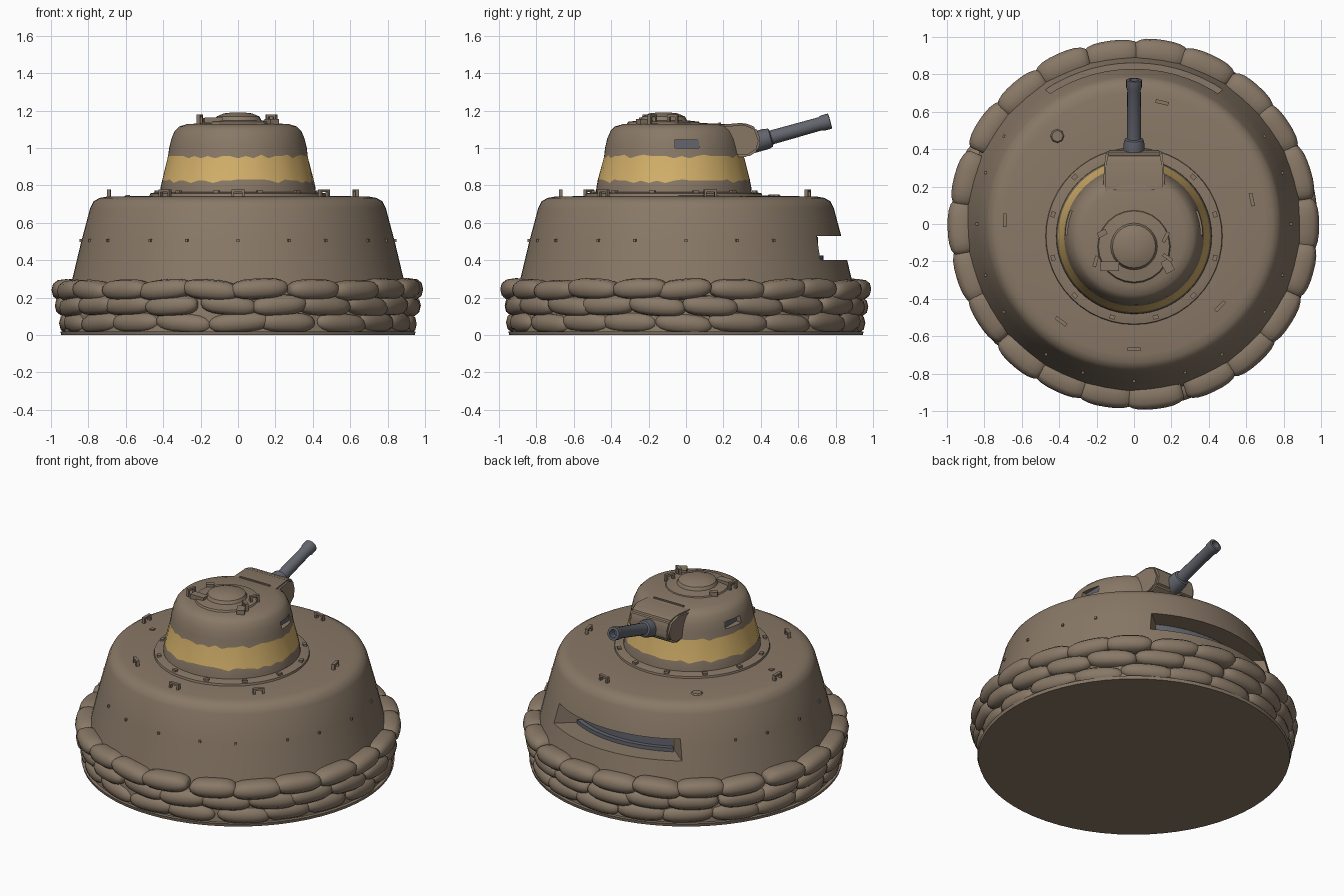
import bpy, bmesh, math, random
from mathutils import Vector, Matrix

if "Cube" in bpy.data.objects:
    bpy.data.objects.remove(bpy.data.objects["Cube"])

random.seed(4)
TY = -0.065  # turret centre in y


def mat(name, col):
    m = bpy.data.materials.new(name)
    m.diffuse_color = (*col, 1)
    m.use_nodes = True
    m.node_tree.nodes["Principled BSDF"].inputs["Base Color"].default_value = m.diffuse_color
    return m


BROWN = mat("earth_brown", (0.25, 0.19, 0.135))
YELLOW = mat("sand_yellow", (0.66, 0.44, 0.145))
GREY = mat("gun_grey", (0.125, 0.13, 0.155))


def finish(name, bm, *mats, smooth=35):
    bmesh.ops.recalc_face_normals(bm, faces=bm.faces)
    me = bpy.data.meshes.new(name)
    bm.to_mesh(me)
    bm.free()
    ob = bpy.data.objects.new(name, me)
    bpy.context.collection.objects.link(ob)
    for m in mats:
        me.materials.append(m)
    if smooth:
        smooth_it(ob, smooth)
    return ob


def smooth_it(ob, ang=35):
    bpy.ops.object.select_all(action='DESELECT')
    ob.select_set(True)
    bpy.context.view_layer.objects.active = ob
    bpy.ops.object.shade_smooth_by_angle(angle=math.radians(ang))


def lathe(bm, prof, n=64, cx=0, cy=0, jitter=(), amp=0.0):
    """Closed solid of revolution from (radius, z) points; ring indices in jitter get ragged."""
    rings = []
    for k, (r, z) in enumerate(prof):
        ring = []
        for i in range(n):
            a = 2 * math.pi * i / n
            dz = random.choice((-1, 0, 0, 0, 0.6)) * amp if k in jitter else 0
            ring.append(bm.verts.new((cx + r * math.cos(a), cy + r * math.sin(a), z + dz)))
        rings.append(ring)
    for k in range(len(rings) - 1):
        for i in range(n):
            j = (i + 1) % n
            f = bm.faces.new((rings[k][i], rings[k][j], rings[k + 1][j], rings[k + 1][i]))
            f.tag = True
            f.material_index = 1 if jitter and jitter[0] <= k < jitter[-1] else 0
    bm.faces.new(rings[0][::-1])
    bm.faces.new(rings[-1])


def box(bm, c, size, rot=Matrix()):
    m = Matrix.Translation(c) @ rot @ Matrix.Diagonal((*size, 1))
    bmesh.ops.create_cube(bm, size=1, matrix=m)


def arc_block(bm, r0, r1, a0, a1, z0, z1, n=20):
    """Ring sector about +y, half-angle a0 inside and a1 outside (degrees)."""
    cols = []
    for i in range(n + 1):
        t = 2 * i / n - 1
        pts = []
        for r, a, z in ((r0, a0, z0), (r1, a1, z0), (r1, a1, z1), (r0, a0, z1)):
            w = math.radians(a * t)
            pts.append(bm.verts.new((r * math.sin(w), r * math.cos(w), z)))
        cols.append(pts)
    for p, q in zip(cols, cols[1:]):
        for k in range(4):
            bm.faces.new((p[k], p[(k + 1) % 4], q[(k + 1) % 4], q[k]))
    bm.faces.new(cols[0])
    bm.faces.new(cols[-1])


def cut(ob, cutter):
    m = ob.modifiers.new("cut", 'BOOLEAN')
    m.object, m.operation, m.solver = cutter, 'DIFFERENCE', 'EXACT'
    bpy.ops.object.select_all(action='DESELECT')
    bpy.context.view_layer.objects.active = ob
    ob.select_set(True)
    bpy.ops.object.modifier_apply(modifier=m.name)
    bpy.data.objects.remove(cutter)
    smooth_it(ob)


# Bunker body with firing slot at the back
bm = bmesh.new()
lathe(bm, [(0.93, 0.005), (0.91, 0.2), (0.888, 0.29), (0.838, 0.50), (0.79, 0.68), (0.772, 0.715),
           (0.74, 0.733), (0.70, 0.74), (0.45, 0.745)], 72)
body = finish("bunker_body", bm, BROWN)
bm = bmesh.new()
arc_block(bm, 0.70, 1.0, 29, 36, 0.40, 0.53)
cut(body, finish("slot_cutter", bm, BROWN, smooth=0))
bm = bmesh.new()
arc_block(bm, 0.69, 0.707, 28.5, 28.5, 0.405, 0.525)
finish("slot_shutter", bm, GREY)
bm = bmesh.new()
arc_block(bm, 0.70, 0.735, 28.5, 29, 0.39, 0.425)
finish("slot_sill", bm, GREY)

# Base plate
bm = bmesh.new()
lathe(bm, [(0.945, 0.0), (0.95, 0.02)], 64)
finish("base_plate", bm, BROWN)

# Three rings of sandbags
bm = bmesh.new()
NU, NV = 11, 12


def spow(v, p):
    return math.copysign(abs(v) ** p, v)


for row, (rm, zc, count) in enumerate([(0.883, 0.064, 20), (0.902, 0.155, 21), (0.918, 0.243, 22)]):
    step = 2 * math.pi / count
    for b in range(count):
        mid = (b + 0.5 * row + random.uniform(-0.08, 0.08)) * step
        half = step * random.uniform(0.52, 0.57)
        dr, dz = random.uniform(-0.008, 0.004), random.uniform(-0.006, 0.006)
        tilt = random.uniform(-0.012, 0.012)
        rings = []
        for i in range(NU):
            u = math.sin((i / (NU - 1) - 0.5) * math.pi)
            s = 0.3 + 0.7 * (1 - abs(u) ** 3.5) ** 0.6
            ring = []
            for j in range(NV):
                v = 2 * math.pi * j / NV
                r = rm + dr + 0.076 * (0.35 + 0.65 * s) * spow(math.cos(v), 0.75)
                z = zc + dz + tilt * u + 0.056 * s * spow(math.sin(v), 0.8)
                a = mid + half * u
                ring.append(bm.verts.new((r * math.cos(a), r * math.sin(a), max(z, 0.004))))
            rings.append(ring)
        for p, q in zip(rings, rings[1:]):
            for j in range(NV):
                k = (j + 1) % NV
                bm.faces.new((p[j], p[k], q[k], q[j]))
        bm.faces.new(rings[0])
        bm.faces.new(rings[-1])
finish("sandbags", bm, BROWN, smooth=50)

# Turret seat and turret with painted band
bm = bmesh.new()
lathe(bm, [(0.475, 0.735), (0.47, 0.757), (0.43, 0.765)], 48, 0, TY)
finish("turret_seat", bm, BROWN)
bm = bmesh.new()
lathe(bm, [(0.418, 0.74), (0.414, 0.79), (0.406, 0.825), (0.374, 0.957), (0.368, 1.0), (0.356, 1.05),
           (0.338, 1.092), (0.315, 1.115), (0.27, 1.128), (0.12, 1.135)], 56, 0, TY, (2, 3), 0.012)
turret = finish("turret", bm, BROWN, YELLOW)
bm = bmesh.new()
for s in (-1, 1):
    box(bm, (s * 0.40, 0.005, 1.022), (0.15, 0.13, 0.044))
cut(turret, finish("vision_cutter", bm, BROWN, smooth=0))
bm = bmesh.new()
for s in (-1, 1):
    box(bm, (s * 0.325, 0.005, 1.022), (0.012, 0.128, 0.042))
finish("vision_slots", bm, GREY, smooth=0)

# Gun mantlet: side profile extruded in x, narrower at the front
bm = bmesh.new()
prof = [(0.10, 0.965), (0.33, 0.95), (0.385, 0.985), (0.40, 1.04), (0.375, 1.11), (0.31, 1.135), (0.10, 1.118)]
sides = [[bm.verts.new((s * (0.17 - 0.05 * max(0, y - 0.28) / 0.12 * 0.5), y, z)) for y, z in prof] for s in (-1, 1)]
bm.faces.new(sides[0])
bm.faces.new(sides[1])
for i in range(len(prof)):
    j = (i + 1) % len(prof)
    bm.faces.new((sides[0][i], sides[0][j], sides[1][j], sides[1][i]))
bmesh.ops.bevel(bm, geom=bm.edges[:], offset=0.012, segments=2, affect='EDGES')
finish("gun_mantlet", bm, BROWN)

# Gun barrel: lathe along its axis, then tilted upward
bm = bmesh.new()
lathe(bm, [(0.056, -0.02), (0.056, 0.06), (0.05, 0.085), (0.038, 0.09), (0.036, 0.36), (0.042, 0.375),
           (0.042, 0.415), (0.026, 0.417), (0.024, 0.36)], 16)
gun_dir = Vector((0, 0.40, 0.112))
bm.transform(Matrix.Translation((0, 0.37, 1.032)) @ gun_dir.to_track_quat('Z', 'Y').to_matrix().to_4x4())
finish("gun_barrel", bm, GREY)

# Roof hatch with hinge, handles and roof seam
bm = bmesh.new()
lathe(bm, [(0.20, 1.122), (0.19, 1.14), (0.125, 1.148), (0.115, 1.168), (0.075, 1.185), (0.03, 1.19)], 24, 0, -0.12)
finish("roof_hatch", bm, BROWN)
bm = bmesh.new()
box(bm, (0, 0.18, 1.13), (0.22, 0.012, 0.012))
box(bm, (-0.13, -0.225, 1.148), (0.10, 0.05, 0.03))
box(bm, (0.18, -0.225, 1.14), (0.05, 0.07, 0.03), Matrix.Rotation(0.5, 4, 'Z'))
box(bm, (-0.17, -0.05, 1.145), (0.05, 0.03, 0.03), Matrix.Rotation(0.5, 4, 'Z'))
finish("roof_fittings", bm, BROWN, smooth=0)


def hook(bm, x, y, z, ang, w=0.045, h=0.035, t=0.013):
    """Small staple-shaped lifting loop, long axis turned by ang."""
    rot = Matrix.Rotation(ang, 4, 'Z')
    for s in (-1, 1):
        box(bm, Vector((x, y, z + h / 2)) + rot @ Vector((s * (w - t) / 2, 0, 0)), (t, t * 1.5, h), rot)
    box(bm, (x, y, z + h), (w, t * 1.5, t), rot)


# Lifting loops on bunker roof and turret roof
bm = bmesh.new()
for x, y in ((-0.69, 0.02), (-0.39, -0.52), (0, -0.67), (0.46, -0.44), (0.63, 0.13), (0.15, 0.65)):
    hook(bm, x, y, 0.736, math.atan2(y, x) + math.pi / 2, 0.07)
for x, y, a in ((-0.205, -0.20, 1.3), (0.18, -0.18, -0.6), (0.17, -0.07, 1.1)):
    hook(bm, x, y, 1.128, a, 0.06, 0.045)
finish("lifting_loops", bm, BROWN, smooth=0)

# Bolts on the wall, the turret seat and the roof
bm = bmesh.new()
for q in range(4):
    for d in (-34, -19, 0, 19, 34):
        a = math.radians(90 * q + d)
        if q == 1 and abs(d) < 40:
            continue
        box(bm, (0.838 * math.cos(a), 0.838 * math.sin(a), 0.505), (0.018, 0.014, 0.014), Matrix.Rotation(a, 4, 'Z'))
for i in range(12):
    a = math.radians(30 * i + 15)
    box(bm, (0.448 * math.cos(a), TY + 0.448 * math.sin(a), 0.765), (0.022, 0.03, 0.016), Matrix.Rotation(a, 4, 'Z'))
lathe(bm, [(0.04, 0.738), (0.03, 0.75)], 8, -0.41, 0.47)
box(bm, (-0.59, -0.06, 0.742), (0.025, 0.025, 0.014))
finish("bolts", bm, BROWN, smooth=0)
